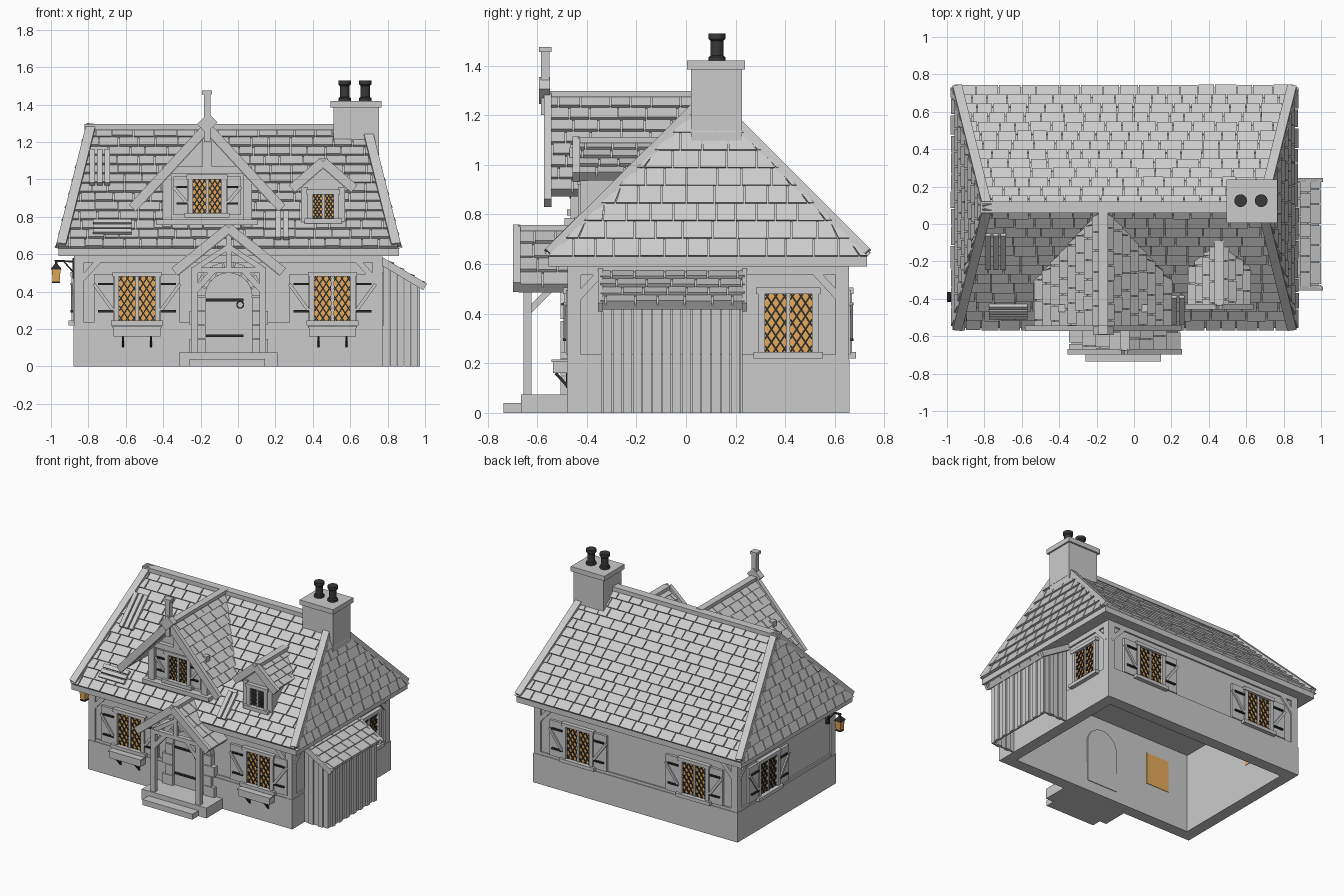
import bpy, bmesh, math, random
from mathutils import Matrix, Vector

random.seed(4)
if "Cube" in bpy.data.objects:
    bpy.data.objects.remove(bpy.data.objects["Cube"])


def material(name, *rgb):
    m = bpy.data.materials.new(name)
    m.use_nodes = True
    m.diffuse_color = (*rgb, 1)
    m.node_tree.nodes["Principled BSDF"].inputs["Base Color"].default_value = (*rgb, 1)
    return m


GREY = material("pale grey", .6, .6, .6)
AMBER = material("amber glass", .85, .43, .11)
IRON = material("black iron", .025, .025, .027)
CLAY = material("charcoal clay", .04, .04, .042)


# Every solid is a pair of matching loops joined by side faces
def make(name, mat, solids, M=Matrix(), smooth=False):
    bm = bmesh.new()
    for lo, hi in solids:
        a = [bm.verts.new(M @ Vector(p)) for p in lo]
        b = [bm.verts.new(M @ Vector(p)) for p in hi]
        bm.faces.new(a)
        bm.faces.new(b)
        for i in range(len(a)):
            bm.faces.new((a[i - 1], a[i], b[i], b[i - 1]))
    bmesh.ops.recalc_face_normals(bm, faces=bm.faces)
    me = bpy.data.meshes.new(name)
    bm.to_mesh(me)
    bm.free()
    me.materials.append(mat)
    ob = bpy.data.objects.new(name, me)
    bpy.context.collection.objects.link(ob)
    if smooth:
        bpy.ops.object.select_all(action='DESELECT')
        ob.select_set(True)
        bpy.context.view_layer.objects.active = ob
        bpy.ops.object.shade_smooth_by_angle(angle=.7)
    return ob


def box(x0, x1, y0, y1, z0, z1):
    return tuple([(x0, y0, z), (x1, y0, z), (x1, y1, z), (x0, y1, z)] for z in (z0, z1))


def beam(p, q, w, d, up=(0, -1, 0)):
    p, q, up = Vector(p), Vector(q), Vector(up)
    X = (q - p).normalized()
    Z = (up - X * up.dot(X)).normalized()
    Y = Z.cross(X) * w / 2
    Z = Z * d / 2
    return tuple([e + Y + Z, e - Y + Z, e - Y - Z, e + Y - Z] for e in (p, q))


def prism(xz, y0, y1):
    return tuple([(x, y, z) for x, z in xz] for y in (y0, y1))


def slab(quad, t):
    a, b, c, d = map(Vector, quad)
    n = (b - a).cross(d - a).normalized() * t
    return [a, b, c, d], [p - n for p in (a, b, c, d)]


def turned(cx, cy, profile, n=20):
    rings = [[(cx + r * math.cos(math.tau * (i + .5) / n), cy + r * math.sin(math.tau * (i + .5) / n), z)
              for i in range(n)] for r, z in profile]
    return list(zip(rings, rings[1:]))


# Overlapping tile rows between a bottom edge a-b and a top edge d-c
def tiles(name, quad, rows, width=.1):
    a, b, c, d = map(Vector, quad)
    U = (b - a).normalized()
    N = U.cross(d - a).normalized()
    out = []
    for r in range(rows):
        ends = []
        for t in (r / rows, min(1, (r + 1.15) / rows)):
            l, e = a.lerp(d, t), b.lerp(c, t)
            s = (l - a).dot(U)
            ends.append((l - U * s, s, (e - a).dot(U)))
        u = min(e[1] for e in ends) - random.uniform(0, width)
        stop = max(e[2] for e in ends)
        while u < stop:
            w = width * random.uniform(.75, 1.25)
            (p, q), (s, t) = [[o + U * min(max(k, lo), hi) for k in (u + .006, u + w)] for o, lo, hi in ends]
            u += w
            if max((q - p).length, (t - s).length) < .006:
                continue
            lift, low, top = N * random.uniform(.017, .022), N * -.004, N * .005
            out.append(([p + low, q + low, t + low, s + low], [p + lift, q + lift, t + top, s + top]))
    make(name, GREY, out)


def gable_roof(name, cx, half, z0, z1, y0, y_eave, y_ridge, rows, drop):
    boards = []
    for s, side in ((1, "left"), (-1, "right")):
        ef, eb = (cx + s * half, y0, z0), (cx + s * half, y_eave, z0)
        rf, rb = (cx, y0, z1), (cx, y_ridge, z1)
        quad = (ef, eb, rb, rf) if s > 0 else (eb, ef, rf, rb)
        make(f"{name}_{side}_deck", GREY, [slab(quad, .025)])
        tiles(f"{name}_{side}_tiles", quad, rows)
        k = 1 + drop / half
        boards.append(beam((cx, y0 - .008, z1 + .005),
                           (cx + s * half * k, y0 - .008, z1 + .005 - (z1 - z0) * k), .05, .03))
    make(name + "_barge_boards", GREY, boards)
    make(name + "_ridge", GREY, [beam((cx, y0, z1 + .01), (cx, y_ridge, z1 + .01), .05, .025, (0, 0, 1))])


# Window in a wall frame: wall surface at y = 0, outward is -y
def window(name, pos, turn, w, z0, z1, shutter=0, planter=False):
    M = Matrix.Translation(pos) @ Matrix.Rotation(math.radians(turn), 4, 'Z')
    h = w / 2
    make(name + "_glass", AMBER, [box(-h, h, -.006, .068, z0, z1)], M)
    make(name + "_frame", GREY, [box(-h - .028, -h, -.025, .01, z0, z1), box(h, h + .028, -.025, .01, z0, z1),
         box(-h - .035, h + .035, -.03, .01, z1, z1 + .025), box(-h - .045, h + .045, -.04, .01, z0 - .025, z0),
         box(-.007, .007, -.018, 0, z0, z1)], M)
    bars, m, cw = [], 1.5, h - .007
    pitch = cw / 2.5 * m
    for k in range(-5, 12):
        za = z0 + k * pitch
        xa, xb = max(0, (z0 - za) / m), min(cw, (z1 - za) / m)
        if xb - xa > .003:
            for x0, s in ((-h, 1), (h, -1), (.007, 1), (-.007, -1)):
                bars.append(beam((x0 + s * xa, -.008, za + m * xa), (x0 + s * xb, -.008, za + m * xb), .007, .008))
    make(name + "_lattice", IRON, bars, M)
    if shutter:
        wood, straps = [], []
        for s in (-1, 1):
            xi, xo = s * (h + .03), s * (h + .03 + shutter)
            wood += [box(min(xi, xo), max(xi, xo), -.018, .005, z0 - .01, z1 + .015),
                     beam((xi, -.022, z0 + .05), (xo, -.022, z1 - .04), .018, .012)]
            straps += [beam((xi, -.024, z), (xi + (xo - xi) * .8, -.024, z), .011, .012) for z in (z0 + .05, z1 - .04)]
        make(name + "_shutters", GREY, wood, M)
        make(name + "_hinges", IRON, straps, M)
    if planter:
        make(name + "_planter", GREY, [box(-.125, .125, -.072, -.01, z0 - .085, z0 - .04),
                                       box(-.132, .132, -.078, -.01, z0 - .04, z0 - .03)], M)
        make(name + "_planter_brackets", IRON, [s for x in (-.075, .075) for s in (
            box(x - .006, x + .006, -.018, 0, z0 - .145, z0 - .085),
            beam((x, -.01, z0 - .14), (x, -.06, z0 - .085), .012, .01, (1, 0, 0)))], M)


# House body: hollow plinth and walls
def ring_walls(name, x0, x1, y0, y1, z0, z1, t):
    make(name, GREY, [box(x0, x1, y0, y0 + t, z0, z1), box(x0, x1, y1 - t, y1, z0, z1),
                      box(x0, x0 + t, y0 + t, y1 - t, z0, z1), box(x1 - t, x1, y0 + t, y1 - t, z0, z1)])


X0, X1, Y0, Y1 = -.865, .76, -.465, .645
ring_walls("stone_plinth", -.88, .775, -.48, .66, 0, .215, .085)
ring_walls("walls", X0, X1, Y0, Y1, .2, .6, .065)
ring_walls("sill_beam", X0 - .01, X1 + .01, Y0 - .01, Y1 + .01, .215, .235, .05)
ring_walls("wall_plate", X0 - .012, X1 + .012, Y0 - .012, Y1 + .012, .555, .6, .05)
posts = []
for x, sx in ((X0, 1), (X1, -1)):
    for y, sy in ((Y0, 1), (Y1, -1)):
        cx, cy = x + sx * .015, y + sy * .015
        posts += [box(cx - .027, cx + .027, cy - .027, cy + .027, .21, .6),
                  beam((cx, y, .45), (cx + sx * .11, y, .57), .03, .025),
                  beam((x, cy, .45), (x, cy + sy * .11, .57), .03, .025, (1, 0, 0))]
make("corner_posts_and_braces", GREY, posts)

# Main hipped roof
FL, FR, BR, BL = (-.96, -.555, .63), (.86, -.555, .63), (.86, .73, .63), (-.96, .73, .63)
RL, RR = (-.8, .09, 1.27), (.7, .09, 1.27)
eave = [FL, FR, BR, BL]
make("roof_core", GREY, [box(-.96, .86, -.555, .73, .59, .63), (eave, [RL, RR, RR, RL])])
tiles("front_roof_tiles", (FL, FR, RR, RL), 13)
tiles("back_roof_tiles", (BR, BL, RL, RR), 13)
tiles("left_hip_tiles", (FR, BR, RR, RR), 9)
tiles("right_hip_tiles", (BL, FL, RL, RL), 9)
trims = [beam((p[0] + s * .015, p[1], p[2] + .015), (r[0] + s * .015, r[1], r[2] + .015), .05, .04, (0, f, 1))
         for p, r, s, f in ((FL, RL, 1, -1), (BL, RL, 1, 1), (FR, RR, -1, -1), (BR, RR, -1, 1))]
make("hip_trims", GREY, trims)
make("ridge_cap", GREY, [beam((-.82, .09, 1.28), (.72, .09, 1.28), .06, .03, (0, 0, 1))])


# Plank patches on the front slope
def on_roof(x, z):
    return Vector((x, -.555 + (z - .63) * 1.008 - .015, z + .015))


planks = [(x, .96, x, 1.14) for x in (-.78, -.74, -.7)] + [(x, .67, x, .81) for x in (.215, .255)]
planks += [(-.775, z, -.57, z) for z in (.705, .73, .755)]
make("roof_patches", GREY, [beam(on_roof(a, b), on_roof(c, d), .03 if a == c else .026, .022, (0, -1, 1))
                            for a, b, c, d in planks])

# Chimney and pots
make("chimney", GREY, [box(.51, .755, .02, .225, 1, 1.39), box(.495, .767, .005, .238, 1.385, 1.42)])
pot = [(.034, 1.415), (.034, 1.435), (.026, 1.44), (.026, 1.5), (.034, 1.508), (.034, 1.53), (.022, 1.53), (.02, 1.48)]
for x, side in ((.57, "right"), (.68, "left")):
    make(f"chimney_pot_{side}", CLAY, turned(x, .125, pot), smooth=True)

# Large front dormer
DX = -.165
make("dormer_wall", GREY, [prism([(DX - .235, .7), (DX + .235, .7), (DX + .235, 1.0), (DX, 1.25), (DX - .235, 1.0)],
                                 -.44, .03)])
gable_roof("dormer_roof", DX, .355, .89, 1.275, -.55, -.3, .08, 8, .045)
frame = [box(DX + s * .215 - .024, DX + s * .215 + .024, -.465, -.43, .74, 1.02) for s in (-1, 1)]
frame += [box(DX - .27, DX + .27, -.49, -.43, .755, .785), box(DX - .24, DX + .24, -.47, -.43, 1.03, 1.07),
          box(DX - .026, DX + .026, -.475, -.43, 1.07, 1.24)]
make("dormer_timbers", GREY, frame)
make("dormer_finial", GREY, [box(DX - .018, DX + .018, -.585, -.55, 1.2, 1.46),
                             box(DX - .027, DX + .027, -.592, -.543, 1.455, 1.475),
                             beam((DX - .03, -.57, 1.27), (DX + .03, -.57, 1.33), .07, .045)])
window("dormer_window", (DX, -.44, 0), 0, .15, .82, 1.0, .075)

# Small front dormer
SX = .455
make("small_dormer_wall", GREY, [prism([(SX - .115, .72), (SX + .115, .72), (SX + .115, .97), (SX, 1.07),
                                        (SX - .115, .97)], -.41, -.1)])
gable_roof("small_dormer_roof", SX, .155, .955, 1.09, -.435, -.23, -.09, 4, .012)
make("small_dormer_posts", GREY, [box(SX + s * .1 - .018, SX + s * .1 + .018, -.425, -.4, .75, .96) for s in (-1, 1)])
window("small_dormer_window", (SX, -.41, 0), 0, .11, .79, .92)

# House windows
for x, side in ((-.54, "right"), (.505, "left")):
    window(f"front_{side}_window", (x, Y0, 0), 0, .19, .245, .48, .105, True)
for x, side in ((-.53, "right"), (.41, "left")):
    window(f"back_{side}_window", (x, Y1, 0), 180, .19, .245, .48, .105)
window("left_side_window", (X1, .413, 0), 90, .19, .245, .48)
window("right_side_window", (X0, .3, 0), -90, .19, .245, .48, .105)

# Arched door with stone surround
PX, SP, R = -.05, .375, .125
arch = [(PX + R * math.cos(math.pi * i / 16), SP + R * math.sin(math.pi * i / 16)) for i in range(17)]
make("door", GREY, [prism([(PX - R, .075), (PX + R, .075)] + arch, -.483, -.39)])
stones = []
for i in range(9):
    a, b = math.pi * (i + .06) / 9, math.pi * (i + .94) / 9
    stones.append(prism([(PX + r * math.cos(t), SP + r * math.sin(t))
                         for r, t in ((R, a), (R + .06, a), (R + .06, b), (R, b))], -.505, -.45))
for i in range(4):
    w, z = (.085, .06)[i % 2], .075 + i * .075
    stones += [box(PX + R, PX + R + w, -.505, -.45, z, z + .071), box(PX - R - w, PX - R, -.505, -.45, z, z + .071)]
make("door_surround", GREY, stones)
make("door_straps", IRON, [box(PX - R + .005, PX + .08, -.492, -.48, z - .007, z + .007) for z in (.165, .355)])
knob = [(PX + .062 + .018 * math.cos(i * math.tau / 10), -.492, .33 + .018 * math.sin(i * math.tau / 10))
        for i in range(11)]
make("door_ring", IRON, [beam(p, q, .007, .01) for p, q in zip(knob, knob[1:])])

# Porch
gable_roof("porch_roof", PX, .285, .505, .735, -.675, -.47, -.42, 4, .005)
timber = [box(PX - .2, PX + .2, -.655, -.625, .5, .53), box(PX - .014, PX + .014, -.655, -.63, .53, .72)]
for s in (-1, 1):
    x = PX + s * .183
    timber += [box(x - .018, x + .018, -.655, -.622, .07, .52), box(x - .016, x + .016, -.655, -.46, .5, .53),
               beam((x, -.64, .4), (x - s * .1, -.64, .51), .03, .022),
               beam((x, -.635, .41), (x, -.54, .505), .025, .022, (1, 0, 0)),
               beam((x, -.64, .52), (PX, -.64, .64), .028, .022)]
make("porch_timbers", GREY, timber)
make("porch_steps", GREY, [box(-.315, .21, -.665, -.47, 0, .075), box(-.26, .145, -.735, -.66, 0, .04)])

# Boarded lean-to on the left side
quad = ((.99, -.345, .435), (.99, .235, .435), (.77, .235, .57), (.77, -.345, .57))
make("lean_to_deck", GREY, [slab(quad, .022)])
tiles("lean_to_tiles", quad, 4)
make("lean_to_edges", GREY, [beam((.765, y, .565), (1.0, y, .425), .04, .02) for y in (-.345, .235)])
boards, n = [], 14
for i in range(n):
    y, j = -.335 + i * .555 / n, i % 2 * .01
    boards.append(box(.95, .962 + j, y + .002, y + .555 / n - .002, 0, .44))
for i in range(5):
    x, j = .775 + i * .038, i % 2 * .008
    boards += [box(x, x + .035, y - j, y + .012 + j, 0, .54 - i * .024) for y in (-.335, .208)]
make("lean_to_boards", GREY, boards)

# Hanging lantern on the right front corner
LX, LY = -.972, -.39
make("lantern_glass", AMBER, turned(LX, LY, [(.026, .452), (.033, .52)], 4))
make("lantern_iron", IRON, turned(LX, LY, [(.03, .445), (.03, .455)], 4)
     + turned(LX, LY, [(.039, .518), (.036, .527), (.01, .548), (.006, .57)], 4)
     + [beam((-.86, LY, .56), (LX - .01, LY, .565), .01, .012), beam((-.868, LY, .49), (-.93, LY, .56), .008, .01),
        box(-.885, -.865, LY - .012, LY + .012, .47, .58)])
